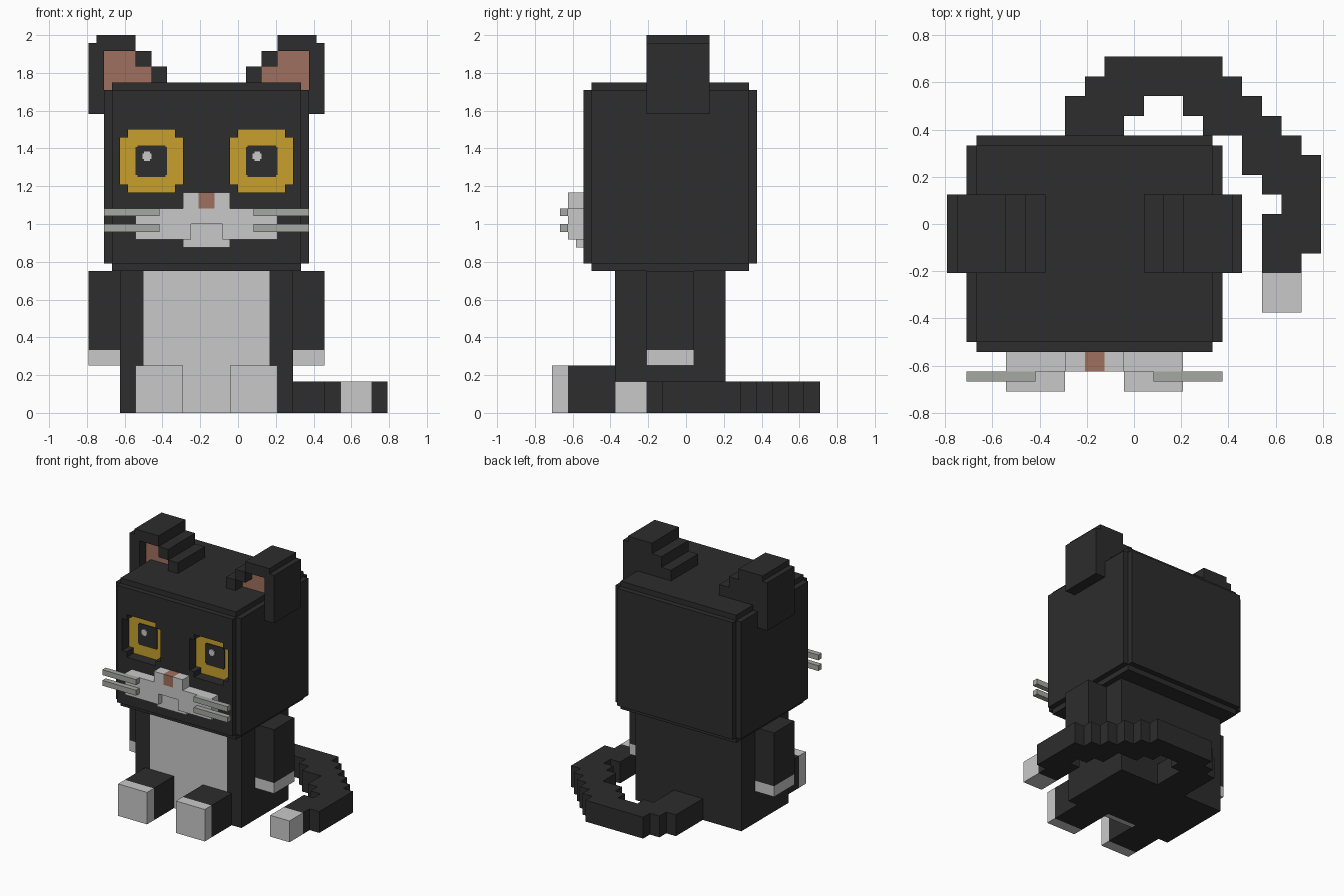
import bpy, bmesh

if "Cube" in bpy.data.objects:
    bpy.data.objects.remove(bpy.data.objects["Cube"])

U = 1 / 24                      # one block
ORIGIN = (19, 17, 0)            # block coordinates of the world origin
MID = 15                        # the cat's own mirror plane in x


def material(name, r, g, b):
    m = bpy.data.materials.new(name)
    m.diffuse_color = (r, g, b, 1)
    m.use_nodes = True
    m.node_tree.nodes["Principled BSDF"].inputs["Base Color"].default_value = m.diffuse_color
    return m


BLACK, WHITE, YELLOW, PINK, GREY = range(5)
MATS = [material("black fur", 0.026, 0.026, 0.026),
        material("white fur", 0.584, 0.584, 0.584),
        material("yellow eye", 0.578, 0.352, 0.027),
        material("pink skin", 0.347, 0.162, 0.114),
        material("grey whisker", 0.381, 0.392, 0.361)]


def mirror(boxes):
    return [(2 * MID - b[1], 2 * MID - b[0]) + tuple(b[2:]) for b in boxes]


def solid(name, boxes):
    """Union of blocks (x0,x1,y0,y1,z0,z1,colour); later ones repaint, None carves."""
    grid = [sorted({b[a * 2 + k] for b in boxes for k in (0, 1)}) for a in range(3)]
    cells = {}
    for b in boxes:
        lo = [grid[a].index(b[2 * a]) for a in range(3)]
        hi = [grid[a].index(b[2 * a + 1]) for a in range(3)]
        for i in range(lo[0], hi[0]):
            for j in range(lo[1], hi[1]):
                for k in range(lo[2], hi[2]):
                    cells[i, j, k] = b[6]
    bm = bmesh.new()
    verts = {}

    def vert(p):
        if p not in verts:
            verts[p] = bm.verts.new([(grid[a][p[a]] - ORIGIN[a]) * U for a in range(3)])
        return verts[p]

    for cell, colour in cells.items():
        if colour is None:
            continue
        for a in range(3):
            for side in (0, 1):
                near = list(cell)
                near[a] += 2 * side - 1
                if cells.get(tuple(near)) is not None:
                    continue
                ring = []
                for s, t in ((0, 0), (1, 0), (1, 1), (0, 1)):
                    p = list(cell)
                    p[a] += side
                    p[(a + 1) % 3] += s
                    p[(a + 2) % 3] += t
                    ring.append(vert(tuple(p)))
                face = bm.faces.new(ring if side else ring[::-1])
                face.material_index = colour
    mesh = bpy.data.meshes.new(name)
    bm.to_mesh(mesh)
    bm.free()
    for m in MATS:
        mesh.materials.append(m)
    ob = bpy.data.objects.new(name, mesh)
    bpy.context.collection.objects.link(ob)
    return ob


# Head: box with stepped edges, eye sockets carved two blocks deep
sockets = [(4, 12, 4, 6, 29, 35, None), (5, 11, 4, 6, 28, 36, None)]
socket_backs = [(4, 12, 6, 7, 29, 35, YELLOW), (5, 11, 6, 7, 28, 36, YELLOW)]
solid("head", [(2, 28, 5, 25, 19, 41, BLACK),
               (3, 27, 4, 26, 19, 41, BLACK),
               (3, 27, 5, 25, 18, 42, BLACK)]
      + sockets + mirror(sockets) + socket_backs + mirror(socket_backs))

# Pupils and glints: thin plates on the yellow eyes
for side, cx in (("left", 8), ("right", 22)):
    solid(side + "_pupil", [(cx - 2, cx + 2, 5.85, 6, 30.2, 33.8, BLACK),
                            (cx - 1.8, cx + 1.8, 5.85, 6, 30, 34, BLACK)])
    gx, gz, r, q = cx - 0.57, 32.6, 0.58, 0.36
    solid(side + "_glint", [(gx - r, gx + r, 5.7, 5.85, gz - q, gz + q, WHITE),
                            (gx - q, gx + q, 5.7, 5.85, gz - r, gz + r, WHITE)])

# Ears: stepped black frame with a recessed pink inside
ear = [(0, 2, 12, 20, 38, 47, BLACK), (1, 6, 12, 20, 46, 48, BLACK),
       (6, 8, 12, 20, 44, 46, BLACK), (8, 10, 12, 20, 42, 44, BLACK),
       (2, 6, 15, 20, 41, 46, BLACK), (6, 8, 15, 20, 42, 44, BLACK),
       (2, 6, 14, 15, 41, 46, PINK), (6, 8, 14, 15, 42, 44, PINK)]
solid("left_ear", ear)
solid("right_ear", mirror(ear))

# Muzzle with mouth notch, chin and nose
solid("muzzle", [(6, 24, 2, 4, 22, 26, WHITE), (12, 18, 2, 4, 26, 28, WHITE),
                 (13, 17, 2, 4, 22, 24, None), (12, 18, 3, 4, 21, 24, WHITE),
                 (14, 16, 2, 4, 26, 28, PINK)])

# Whiskers
whiskers = [(2, 9, 1, 2, z, z + 1, GREY) for z in (23, 25)]
solid("left_whiskers", whiskers)
solid("right_whiskers", mirror(whiskers))

# Body with white belly, and front legs with white toes
leg = [(6, 12, 2, 9, 0, 6, BLACK), (6, 12, 0, 2, 0, 6, WHITE)]
solid("body", [(4, 26, 8, 22, 0, 18, BLACK), (7, 23, 8, 9, 0, 18, WHITE)]
      + leg + mirror(leg))

# Arms with white paws
arm = [(0, 4, 12, 18, 8, 18, BLACK), (0, 4, 12, 18, 6, 8, WHITE)]
solid("left_arm", arm)
solid("right_arm", mirror(arm))

# Tail: stepped hook lying on the floor, as rows (y0, y1, x0, x1)
rows = [(22, 30, 12, 18), (28, 30, 18, 20), (30, 32, 14, 30), (32, 34, 16, 28),
        (28, 30, 24, 32), (26, 28, 26, 34), (24, 26, 30, 36), (22, 24, 30, 38),
        (20, 22, 32, 38), (18, 20, 34, 38), (14, 18, 32, 38), (12, 14, 32, 36)]
solid("tail", [(x0, x1, y0, y1, 0, 4, BLACK) for y0, y1, x0, x1 in rows]
      + [(32, 36, 8, 12, 0, 4, WHITE)])
